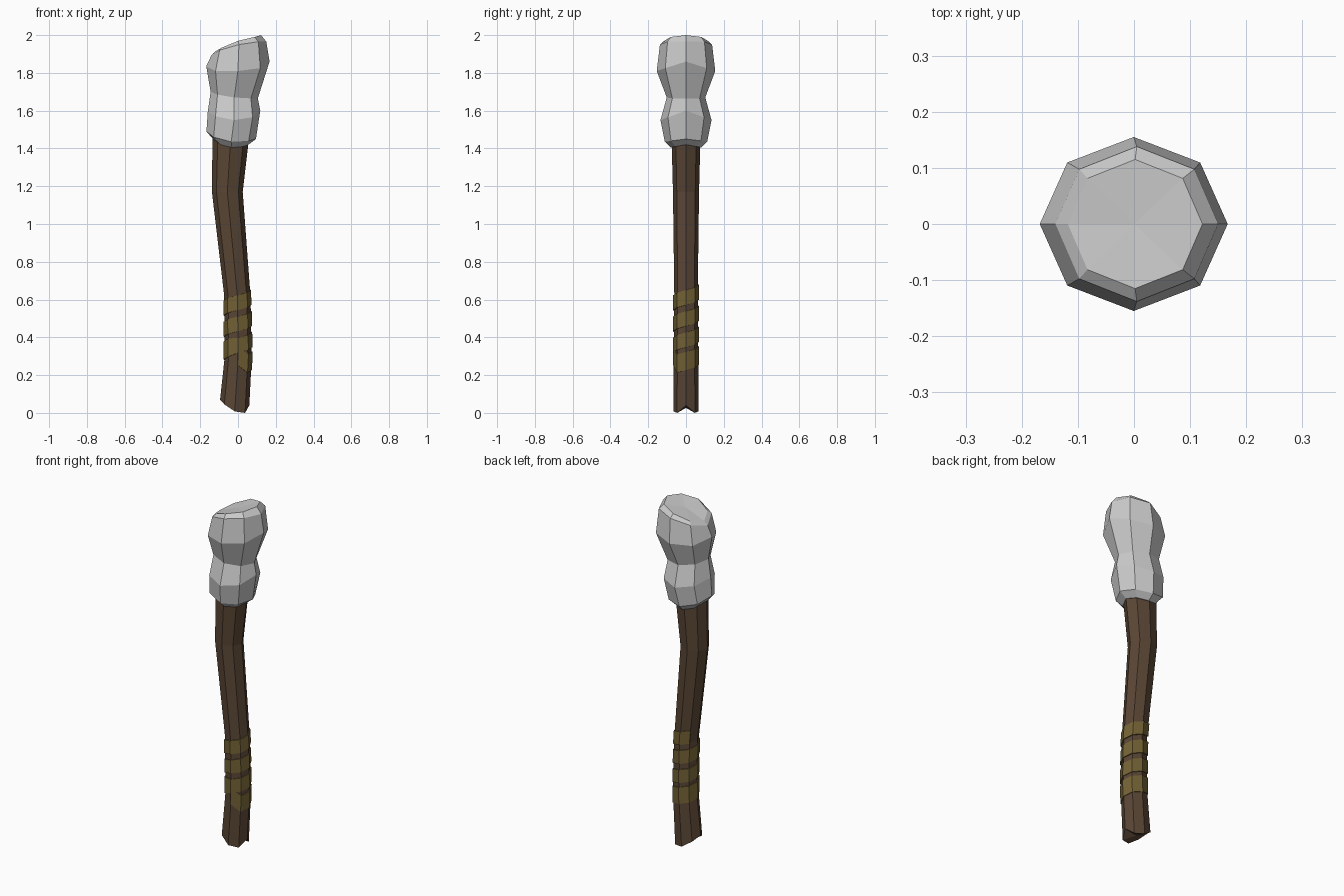
import bpy, bmesh
from math import cos, sin, pi

if "Cube" in bpy.data.objects:
    bpy.data.objects.remove(bpy.data.objects["Cube"])

SIDES = 8


def material(name, rgb):
    m = bpy.data.materials.new(name)
    m.diffuse_color = (*rgb, 1)
    m.use_nodes = True
    m.node_tree.nodes["Principled BSDF"].inputs["Base Color"].default_value = m.diffuse_color
    return m


def make_object(name, bm, mat=None):
    bmesh.ops.recalc_face_normals(bm, faces=bm.faces)
    me = bpy.data.meshes.new(name)
    bm.to_mesh(me)
    bm.free()
    if mat:
        me.materials.append(mat)
    ob = bpy.data.objects.new(name, me)
    bpy.context.collection.objects.link(ob)
    return ob


def loft(name, rings, mat=None):
    """Ring: x left, x right, y radius, heights at left / diagonal / middle / diagonal / right."""
    bm = bmesh.new()
    loops = []
    for xl, xr, ry, *zs in rings:
        loop = []
        for k in range(SIDES):
            a = 2 * pi * k / SIDES
            z = zs[4 - min(k, SIDES - k)]
            loop.append(bm.verts.new(((xl + xr) / 2 + (xr - xl) / 2 * cos(a), ry * sin(a), z)))
        loops.append(loop)
    for lo, hi in zip(loops, loops[1:]):
        for k in range(SIDES):
            n = (k + 1) % SIDES
            bm.faces.new((lo[k], lo[n], hi[n], hi[k]))
    # fan the end caps
    for loop in (loops[0], loops[-1]):
        face = bm.faces.new(loop)
        bmesh.ops.poke(bm, faces=[face])
    return make_object(name, bm, mat)


wood = material("wood", (0.10, 0.06, 0.035))
cord = material("cord", (0.17, 0.12, 0.035))

# Bent wooden handle with a slanted lower end
loft("handle", [
    (-0.095, 0.06, 0.066, 0.07, 0.045, 0.008, 0.0, 0.04),
    (-0.07, 0.073, 0.065, 0.30, 0.30, 0.30, 0.30, 0.30),
    (-0.073, 0.066, 0.062, 0.62, 0.62, 0.62, 0.62, 0.62),
    (-0.138, 0.025, 0.069, 1.17, 1.17, 1.17, 1.17, 1.17),
    (-0.135, 0.06, 0.077, 1.47, 1.47, 1.47, 1.47, 1.47),
], wood)

# Rough stone head
loft("stone_head", [
    (-0.12, 0.055, 0.08, 1.435, 1.42, 1.405, 1.41, 1.42),
    (-0.167, 0.095, 0.112, 1.49, 1.46, 1.435, 1.44, 1.45),
    (-0.160, 0.118, 0.135, 1.595, 1.57, 1.55, 1.565, 1.60),
    (-0.145, 0.105, 0.102, 1.70, 1.685, 1.67, 1.665, 1.665),
    (-0.168, 0.167, 0.155, 1.835, 1.81, 1.81, 1.825, 1.86),
    (-0.140, 0.150, 0.138, 1.895, 1.92, 1.95, 1.965, 1.965),
    (-0.118, 0.122, 0.115, 1.915, 1.935, 1.97, 1.99, 2.0),
])


# Cord spiralling up the grip
def grip_section(z):
    """Centre x and x radius of the handle at height z."""
    t = (z - 0.30) / 0.32
    if t < 0:
        u = (0.30 - z) / 0.25
        return 0.0015 - 0.019 * u, 0.0715 + 0.006 * u
    t = min(t, 1)
    centre = 0.0015 - 0.005 * t - 0.096 * max(z - 0.62, 0)
    return centre, 0.0715 - 0.002 * t


bm = bmesh.new()
previous = None
for k in range(-2, 28):
    mid = 0.275 + 0.112 * k / 8 + (0.055 if k == -2 else 0)
    half = 0.048 if k < 6 else 0.039
    a = pi / 4 * k
    pair = []
    for z in (mid - half, mid + half):
        cx, rx = grip_section(z)
        pair.append(bm.verts.new((cx + (rx + 0.005) * cos(a), 0.069 * sin(a), z)))
    if previous:
        bm.faces.new((previous[0], pair[0], pair[1], previous[1]))
    previous = pair
wrap = make_object("grip_wrap", bm, cord)
solid = wrap.modifiers.new("thickness", 'SOLIDIFY')
solid.thickness = 0.008
solid.offset = -1
